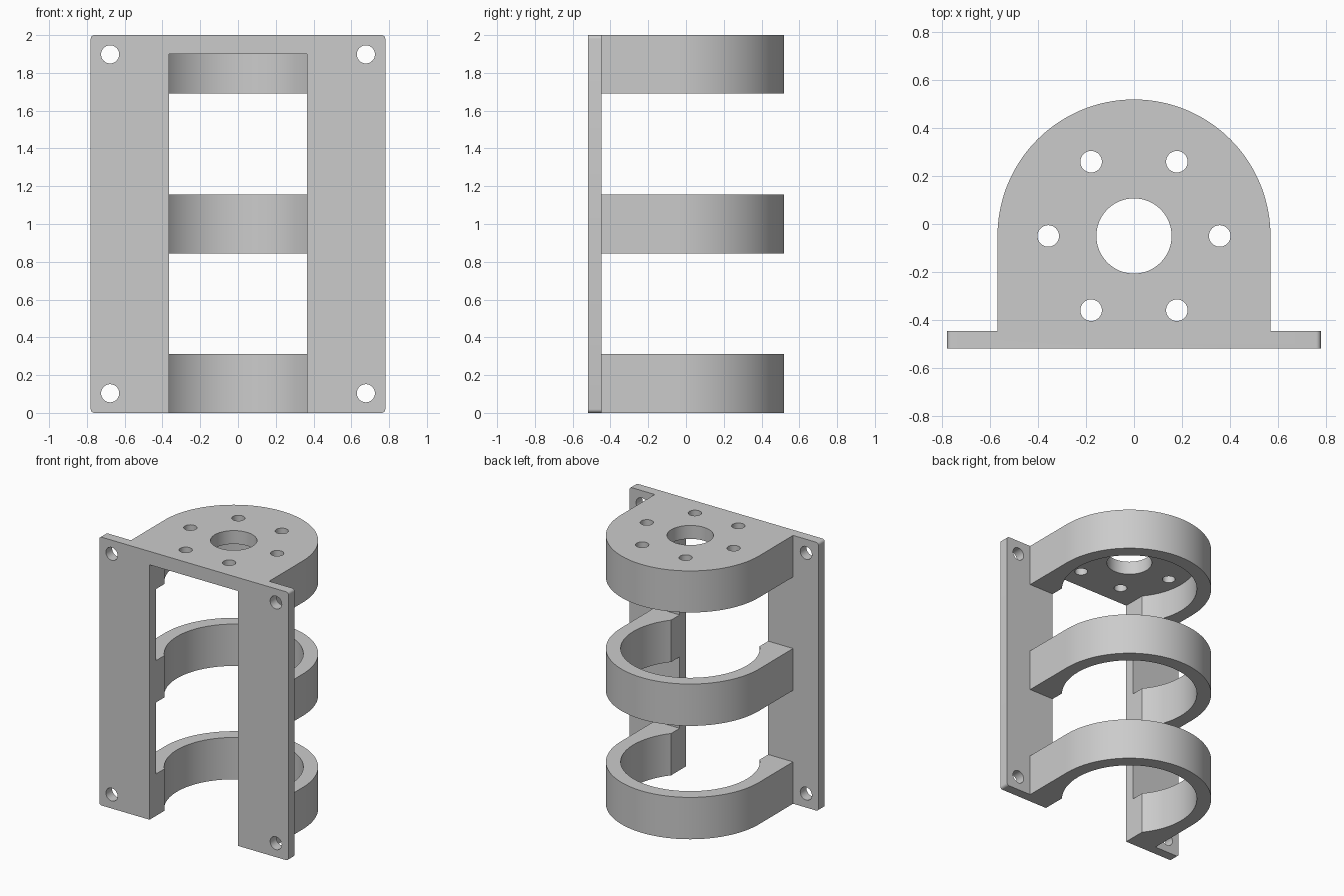
import bpy, bmesh, math

if "Cube" in bpy.data.objects:
    bpy.data.objects.remove(bpy.data.objects["Cube"])

CY = -0.05            # y of the bore axis
PLATE_FRONT, PLATE_BACK = -0.52, -0.447

grey = bpy.data.materials.new("light grey")
grey.diffuse_color = (0.6, 0.6, 0.6, 1)
grey.use_nodes = True
grey.node_tree.nodes["Principled BSDF"].inputs["Base Color"].default_value = grey.diffuse_color


def arc(cx, cy, r, a0, a1, n):
    """Points along an arc, angles in degrees."""
    return [(cx + r * math.cos(math.radians(a0 + (a1 - a0) * i / n)),
             cy + r * math.sin(math.radians(a0 + (a1 - a0) * i / n)))
            for i in range(n + 1)]


def circle(cx, cy, r, n=40):
    return arc(cx, cy, r, 0, 360, n)[:-1]


def prism(name, outline, lo, hi, axis="Z"):
    """Extrude an outline along z, or an x-z outline along y."""
    def place(u, v, h):
        return (u, v, h) if axis == "Z" else (u, h, v)
    bm = bmesh.new()
    a = [bm.verts.new(place(u, v, lo)) for u, v in outline]
    b = [bm.verts.new(place(u, v, hi)) for u, v in outline]
    bm.faces.new(a)
    bm.faces.new(b)
    for i in range(len(a)):
        j = (i + 1) % len(a)
        bm.faces.new((a[i], a[j], b[j], b[i]))
    bmesh.ops.recalc_face_normals(bm, faces=bm.faces)
    mesh = bpy.data.meshes.new(name)
    bm.to_mesh(mesh)
    bm.free()
    mesh.materials.append(grey)
    obj = bpy.data.objects.new(name, mesh)
    bpy.context.collection.objects.link(obj)
    return obj


def combine(target, tool, operation):
    """Apply a boolean and discard the tool."""
    bpy.context.view_layer.objects.active = target
    mod = target.modifiers.new("bool", "BOOLEAN")
    mod.operation, mod.solver, mod.object = operation, "EXACT", tool
    bpy.ops.object.modifier_apply(modifier=mod.name)
    bpy.data.objects.remove(tool)


# Mounting plate with rounded corners
W, R = 0.78, 0.02
plate = (arc(W - R, 2 - R, R, 0, 90, 6) + arc(-W + R, 2 - R, R, 90, 180, 6)
         + arc(-W + R, R, R, 180, 270, 6) + arc(W - R, R, R, 270, 360, 6))
bracket = prism("motor_bracket", plate, PLATE_FRONT, PLATE_BACK, "Y")

# Three arched bands behind the plate
arch = [(0.57, -0.48)] + arc(0, CY, 0.57, 0, 180, 72) + [(-0.57, -0.48)]
for lo, hi in ((0, 0.312), (0.845, 1.157), (1.69, 2)):
    combine(bracket, prism("band", arch, lo, hi), "UNION")

# Keyhole bore with a front slot, leaving the top cap
half, bore = 0.365, 0.47
a = math.degrees(math.acos(half / bore))
keyhole = [(half, -0.8)] + arc(0, CY, bore, -a, 180 + a, 96) + [(-half, -0.8)]
combine(bracket, prism("bore_cutter", keyhole, -0.5, 1.9), "DIFFERENCE")

# Shaft hole and six bolt holes in the cap
combine(bracket, prism("shaft_cutter", circle(0, CY, 0.157, 64), 1.8, 2.2), "DIFFERENCE")
for i in range(6):
    t = math.radians(60 * i)
    hole = circle(0.358 * math.cos(t), CY + 0.358 * math.sin(t), 0.045)
    combine(bracket, prism("bolt_cutter", hole, 1.8, 2.2), "DIFFERENCE")

# Corner screw holes in the plate
for x in (-0.677, 0.677):
    for z in (0.104, 1.898):
        hole = circle(x, z, 0.048)
        combine(bracket, prism("screw_cutter", hole, -0.8, -0.3, "Y"), "DIFFERENCE")

# Smooth the curved walls, keep the edges sharp
bpy.ops.object.select_all(action="DESELECT")
bracket.select_set(True)
bpy.context.view_layer.objects.active = bracket
bpy.ops.object.shade_smooth_by_angle(angle=math.radians(30))
